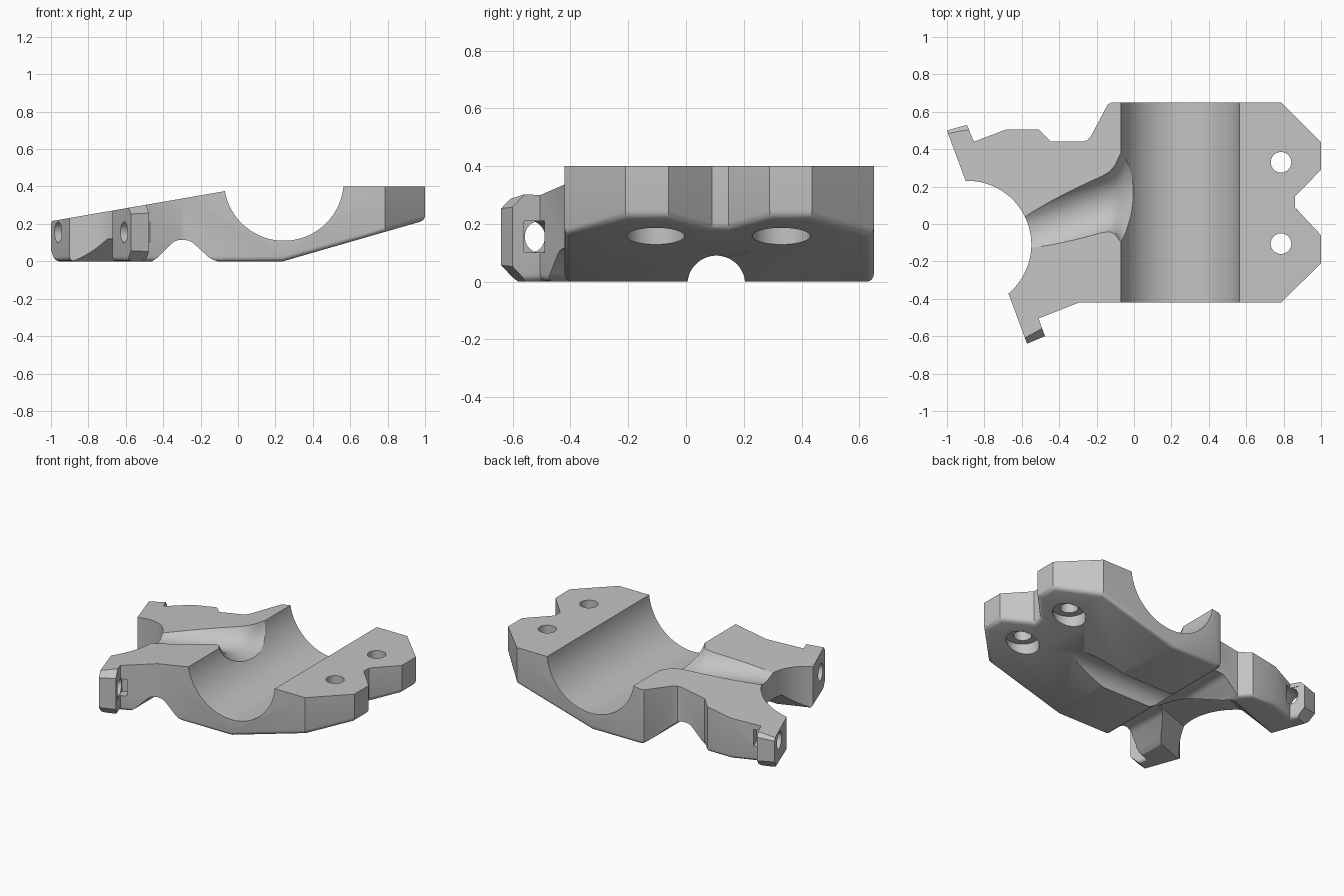
import bpy, bmesh, math
from mathutils import Matrix, Vector

cube = bpy.data.objects.get("Cube")
if cube:
    bpy.data.objects.remove(cube, do_unlink=True)

grey = bpy.data.materials.new("light_grey")
grey.use_nodes = True
colour = (0.55, 0.55, 0.55, 1)
grey.diffuse_color = colour
grey.node_tree.nodes["Principled BSDF"].inputs["Base Color"].default_value = colour

# Frame of the side pipe: its centre, turned against the main bore
PIPE = Matrix.Translation((-0.89, -0.11, 0)) @ Matrix.Rotation(math.radians(20), 4, "Z")
WORLD = Matrix.Identity(4)


def finish(bm, name):
    bmesh.ops.recalc_face_normals(bm, faces=bm.faces)
    mesh = bpy.data.meshes.new(name)
    bm.to_mesh(mesh)
    bm.free()
    obj = bpy.data.objects.new(name, mesh)
    bpy.context.collection.objects.link(obj)
    return obj


def prism(name, points, axis, lo, hi, frame=WORLD):
    """Extrude a 2D profile along one axis of a frame."""
    place = {"x": lambda a, b: (lo, a, b),
             "y": lambda a, b: (a, lo, b),
             "z": lambda a, b: (a, b, lo)}[axis]
    along = {"x": Vector((1, 0, 0)), "y": Vector((0, 1, 0)), "z": Vector((0, 0, 1))}[axis]
    bm = bmesh.new()
    face = bm.faces.new([bm.verts.new(place(*p)) for p in points])
    new = bmesh.ops.extrude_face_region(bm, geom=[face])["geom"]
    verts = [v for v in new if isinstance(v, bmesh.types.BMVert)]
    bmesh.ops.translate(bm, verts=verts, vec=along * (hi - lo))
    bm.transform(frame)
    return finish(bm, name)


def circle(a, b, r, n=64):
    return [(a + r * math.cos(math.tau * i / n), b + r * math.sin(math.tau * i / n))
            for i in range(n)]


def rect(a0, a1, b0, b1):
    return [(a0, b0), (a1, b0), (a1, b1), (a0, b1)]


def boolean(target, tool, operation="DIFFERENCE"):
    tool.hide_render = True
    mod = target.modifiers.new("cut", "BOOLEAN")
    mod.operation = operation
    mod.solver = "EXACT"
    mod.object = tool
    bpy.context.view_layer.objects.active = target
    bpy.ops.object.modifier_apply(modifier=mod.name)
    bpy.data.objects.remove(tool, do_unlink=True)


# Plan outline of the clamp with its two arms and the notched bolt flange
outline = [(0.786, 0.65), (1, 0.436), (1, 0.29), (0.86, 0.147), (0.86, 0.09),
           (1, -0.06), (1, -0.21), (0.786, -0.42), (-0.295, -0.42),
           (-0.51, -0.505), (-0.476, -0.60), (-0.572, -0.64), (-0.67, -0.375),
           (-0.75, -0.2), (-0.8, 0), (-0.9, 0.23), (-1, 0.5), (-0.893, 0.53),
           (-0.856, 0.44), (-0.684, 0.505), (-0.51, 0.505), (-0.444, 0.44),
           (-0.28, 0.44), (-0.25, 0.447), (-0.23, 0.47), (-0.14, 0.64), (-0.12, 0.65)]
clamp = prism("pipe_clamp", outline, "z", -0.1, 0.6)

# Sloping underside
boolean(clamp, prism("underside", [(-1.2, 0), (0.24, 0), (1.2, 0.277), (1.2, 0.8), (-1.2, 0.8)],
                     "y", -1, 1), "INTERSECT")

# Rounded lower rim
bm = bmesh.new()
bm.from_mesh(clamp.data)
bm.normal_update()
rim = []
for e in bm.edges:
    if len(e.link_faces) == 2:
        low, high = sorted(f.normal.z for f in e.link_faces)
        if low < -0.9 and abs(high) < 0.1:
            rim.append(e)
bmesh.ops.bevel(bm, geom=rim, offset=0.025, segments=4, profile=0.5, affect="EDGES")
bm.to_mesh(clamp.data)
bm.free()

# Upper faces: slope over the arms, level over the flange
boolean(clamp, prism("top_cut", [(-1.2, 0.18), (-0.06, 0.377), (0.1, 0.4), (1.2, 0.4),
                                 (1.2, 0.9), (-1.2, 0.9)], "y", -1, 1))

# Main bore and upright side bore
boolean(clamp, prism("main_bore", circle(0.245, 0.43, 0.32, 128), "y", -1, 1))
boolean(clamp, prism("side_bore", circle(0, 0, 0.341, 128), "z", -0.2, 0.8, PIPE))

# Flared trough joining the two bores
bm = bmesh.new()
rings = []
for x, half, deep in [(-0.75, 0.165, 0.155), (-0.17, 0.165, 0.155), (-0.13, 0.172, 0.157),
                      (-0.1, 0.195, 0.163), (-0.075, 0.24, 0.17), (-0.05, 0.27, 0.178),
                      (-0.01, 0.3, 0.19), (0.1, 0.3, 0.19)]:
    mid = 0.364 * (x + 0.5) - 0.015
    rings.append([bm.verts.new((x, mid + a, b)) for a, b in
                  ((half * c, 0.42 + deep * s) for c, s in circle(0, 0, 1, 64))])
for r0, r1 in zip(rings, rings[1:]):
    for i in range(len(r0)):
        j = (i + 1) % len(r0)
        bm.faces.new((r0[i], r0[j], r1[j], r1[i]))
bm.faces.new(rings[0])
bm.faces.new(rings[-1])
boolean(clamp, finish(bm, "trough"))

# Underside: cross channel, neck relief and lengthwise groove
boolean(clamp, prism("channel", [(-0.47, -0.1), (-0.46, 0), (-0.43, 0.02), (-0.355, 0.095),
                                 (-0.335, 0.109), (-0.31, 0.115), (-0.267, 0.112),
                                 (-0.245, 0.102), (-0.225, 0.085), (-0.16, 0.025),
                                 (-0.138, 0.01), (-0.11, 0), (-0.1, -0.1)], "y", -1, 1))
boolean(clamp, prism("neck_relief", [(-0.37, -0.05), (-0.2, 0.12), (0.2, 0.12), (0.37, -0.05)],
                     "x", 0, 0.58, PIPE))
boolean(clamp, prism("groove", circle(0.105, -0.01, 0.1), "x", -0.8, 1.1))

# Flange bolt holes with counterbores
for y in (0.33, -0.105):
    boolean(clamp, prism("bolt_hole", circle(0.786, y, 0.055, 48), "z", -0.1, 0.6))
    boolean(clamp, prism("counterbore", circle(0.786, y, 0.1, 48), "z", -0.1, 0.205))

# Arm feet: chamfered ends, screw holes and nut pockets
for side, top in ((-1, 0.33), (1, 0.28)):
    boolean(clamp, prism("low_chamfer", [(side * 0.53, -0.02), (side * 0.66, 0.11),
                                         (side * 0.66, -0.02)], "x", 0, 0.25, PIPE))
    boolean(clamp, prism("high_chamfer", [(side * 0.53, top), (side * 0.66, top - 0.13),
                                          (side * 0.66, top)], "x", 0, 0.25, PIPE))
    boolean(clamp, prism("screw_hole", circle(side * 0.5, 0.155, 0.055, 48), "x", 0, 0.24, PIPE))
    boolean(clamp, prism("nut_pocket", rect(side * 0.44, side * 0.56, 0.1, 0.21),
                         "x", 0.215, 0.265, PIPE))

clamp.data.materials.clear()
clamp.data.materials.append(grey)
for poly in clamp.data.polygons:
    poly.material_index = 0
bpy.ops.object.select_all(action="DESELECT")
clamp.select_set(True)
bpy.context.view_layer.objects.active = clamp
bpy.ops.object.shade_smooth_by_angle(angle=math.radians(28))
